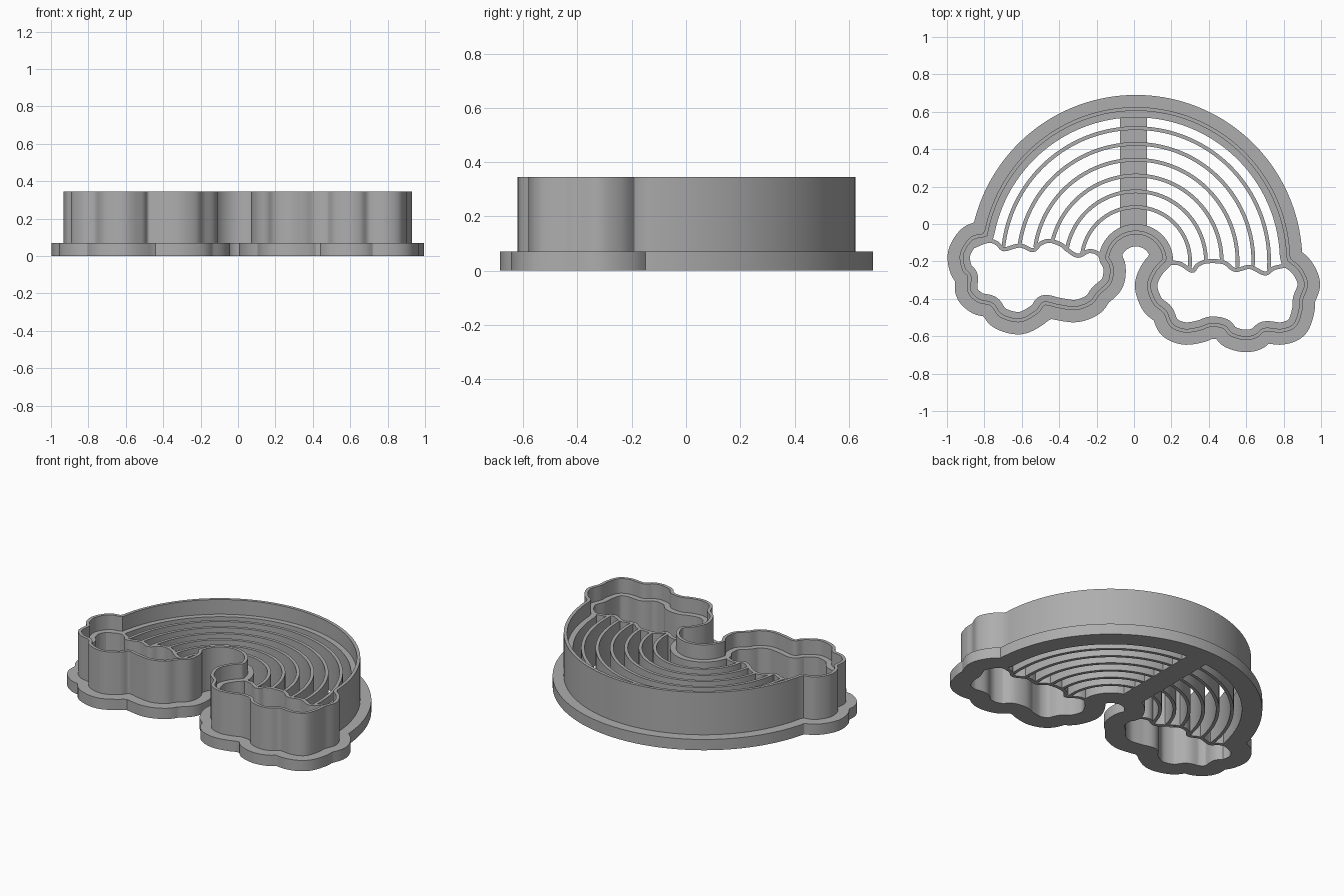
import bpy
import math
from mathutils import Vector

if "Cube" in bpy.data.objects:
    bpy.data.objects.remove(bpy.data.objects["Cube"], do_unlink=True)

# One plain grey plastic
grey = bpy.data.materials.new("grey plastic")
grey.use_nodes = True
grey.diffuse_color = (0.42, 0.42, 0.42, 1)
grey.node_tree.nodes["Principled BSDF"].inputs["Base Color"].default_value = grey.diffuse_color

CENTRE = Vector((0.01, -0.2))
BASE_TOP, LEDGE_TOP, WALL_TOP = 0.07, 0.25, 0.345


def arc(radius, start, end, steps):
    angles = [math.radians(start + (end - start) * i / steps) for i in range(steps + 1)]
    return [CENTRE + radius * Vector((math.cos(a), math.sin(a))) for a in angles]


def smooth_path(coords, steps=8):
    """Catmull-Rom curve through the given points."""
    p = [Vector(c) for c in coords]
    p = [p[0]] + p + [p[-1]]
    out = []
    for a, b, c, d in zip(p, p[1:], p[2:], p[3:]):
        for i in range(steps):
            t = i / steps
            out.append(0.5 * (2 * b + (c - a) * t + (2 * a - 5 * b + 4 * c - d) * t * t
                              + (3 * b - a - 3 * c + d) * t ** 3))
    return out + [p[-1]]


def offset(points, distance, closed=True):
    """Parallel path, trimmed where it would cross itself."""
    n = len(points)
    out = []
    for i, p in enumerate(points):
        before = points[i - 1] if closed or i else p
        after = points[(i + 1) % n] if closed or i < n - 1 else p
        along = (after - before).normalized()
        q = p + distance * Vector((along.y, -along.x))
        if all((q - other).length > abs(distance) * 0.97 for other in points):
            out.append(q)
    return out


def extrude_shape(name, loops, z0, z1):
    """Filled flat outline (later loops cut holes) raised from z0 to z1."""
    curve = bpy.data.curves.new(name, "CURVE")
    curve.dimensions = "2D"
    curve.fill_mode = "BOTH"
    curve.extrude = (z1 - z0) / 2
    for loop in loops:
        spline = curve.splines.new("POLY")
        spline.points.add(len(loop) - 1)
        for point, co in zip(spline.points, loop):
            point.co = (co.x, co.y, 0, 1)
        spline.use_cyclic_u = True
    obj = bpy.data.objects.new(name, curve)
    obj.location.z = (z0 + z1) / 2
    bpy.context.collection.objects.link(obj)
    bpy.ops.object.select_all(action="DESELECT")
    obj.select_set(True)
    bpy.context.view_layer.objects.active = obj
    bpy.ops.object.convert(target="MESH")
    obj = bpy.context.view_layer.objects.active
    obj.data.materials.clear()
    obj.data.materials.append(grey)
    bpy.ops.object.shade_smooth_by_angle(angle=math.radians(30))
    return obj


def strip(name, path, width, z1):
    left = offset(path, -width / 2, False)
    right = offset(path, width / 2, False)
    extrude_shape(name, [left + right[::-1]], 0, z1)


# Scalloped outer edges of the two clouds
left_cloud = smooth_path([
    (-.8, -.06), (-.87, -.08), (-.92, -.16), (-.91, -.24), (-.88, -.28), (-.88, -.36),
    (-.83, -.41), (-.76, -.43), (-.71, -.49), (-.61, -.515), (-.52, -.47), (-.48, -.425),
    (-.4, -.44), (-.31, -.45), (-.23, -.42), (-.19, -.37), (-.13, -.31), (-.12, -.23),
    (-.145, -.18)])
right_cloud = smooth_path([
    (.165, -.19), (.11, -.25), (.08, -.33), (.11, -.42), (.165, -.47), (.2, -.54),
    (.27, -.57), (.35, -.56), (.41, -.54), (.48, -.55), (.52, -.59), (.59, -.61),
    (.65, -.6), (.7, -.565), (.79, -.57), (.86, -.54), (.89, -.46), (.895, -.4),
    (.92, -.32), (.885, -.24), (.825, -.19)])

# Closed centre line of the cutting wall
outline = (arc(0.815, 2, 170, 90) + left_cloud[1:] + arc(0.155, 170, 6, 30)[1:]
           + right_cloud[1:-1])

outer_face = offset(outline, 0.01)
ledge_edge = offset(outline, -0.045)
extrude_shape("base_flange", [offset(outline, 0.075), ledge_edge], 0, BASE_TOP)
extrude_shape("inner_ledge", [outer_face, ledge_edge], BASE_TOP, LEDGE_TOP)
extrude_shape("cutting_wall", [outer_face, offset(outline, -0.01)], LEDGE_TOP, WALL_TOP)

# Upper edges of the clouds, which close off the rainbow bands
left_edge = smooth_path([
    (-.86, -.12), (-.78, -.09), (-.73, -.105), (-.695, -.135), (-.61, -.115), (-.54, -.14),
    (-.5, -.105), (-.45, -.09), (-.39, -.11), (-.36, -.135), (-.3, -.17), (-.24, -.145),
    (-.19, -.16), (-.15, -.21)], 5)
right_edge = smooth_path([
    (.15, -.21), (.24, -.21), (.31, -.25), (.34, -.22), (.39, -.2), (.48, -.205),
    (.54, -.245), (.62, -.23), (.7, -.265), (.75, -.235), (.83, -.22)], 5)
strip("left_cloud_edge", left_edge, 0.022, LEDGE_TOP)
strip("right_cloud_edge", right_edge, 0.022, LEDGE_TOP)


def above_clouds(p):
    edge = left_edge if p.x < 0 else right_edge
    return p.y > min(edge, key=lambda e: abs(e.x - p.x)).y


# Concentric rainbow bands, ending on the cloud edges
for i in range(6):
    path = [p for p in arc(0.29 + 0.0845 * i, -20, 190, 140) if above_clouds(p)]
    strip(f"rainbow_band_{i + 1}", path, 0.02, LEDGE_TOP)

# Flat bar bracing the bands
corners = [Vector(c) for c in ((-.075, -.03), (.07, -.03), (.07, .59), (-.075, .59))]
extrude_shape("brace_bar", [corners], 0, BASE_TOP)
